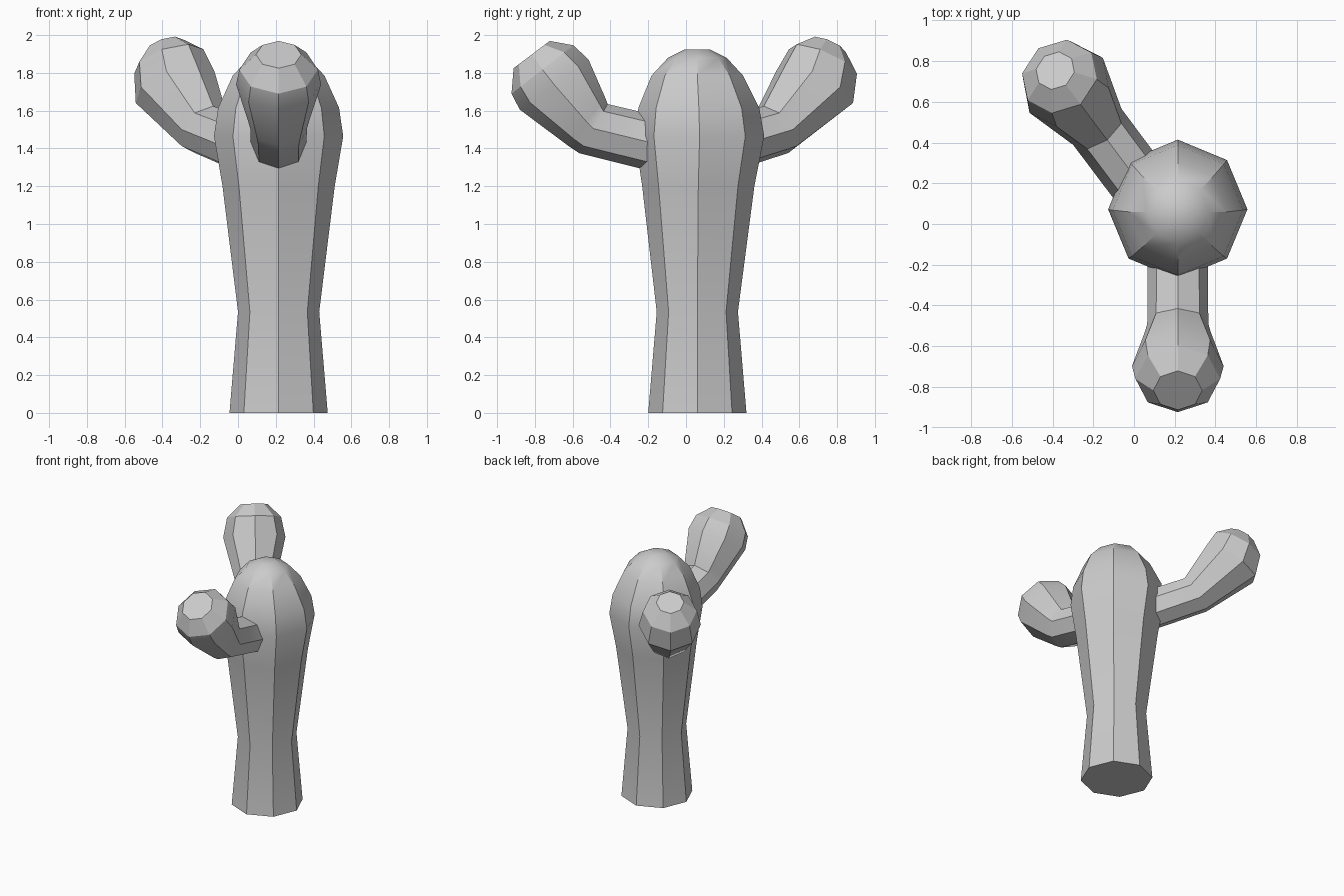
import bpy, bmesh, math
from mathutils import Vector

if "Cube" in bpy.data.objects:
    bpy.data.objects.remove(bpy.data.objects["Cube"])

SIDES = 8


def loft(name, rings):
    """Join octagonal rings (centre, radius, side axis, up axis) into a capped tube."""
    bm = bmesh.new()
    loops = []
    for centre, radius, side, up in rings:
        loop = []
        for i in range(SIDES):
            a = 2 * math.pi * i / SIDES
            loop.append(bm.verts.new(centre + radius * (math.cos(a) * side + math.sin(a) * up)))
        loops.append(loop)
    for lower, upper in zip(loops, loops[1:]):
        for i in range(SIDES):
            j = (i + 1) % SIDES
            bm.faces.new((lower[i], lower[j], upper[j], upper[i]))
    bm.faces.new(loops[0][::-1])
    bm.faces.new(loops[-1])
    bmesh.ops.recalc_face_normals(bm, faces=bm.faces)
    mesh = bpy.data.meshes.new(name)
    bm.to_mesh(mesh)
    bm.free()
    obj = bpy.data.objects.new(name, mesh)
    bpy.context.collection.objects.link(obj)
    bpy.ops.object.select_all(action='DESELECT')
    obj.select_set(True)
    bpy.context.view_layer.objects.active = obj
    bpy.ops.object.shade_smooth_by_angle(angle=math.radians(30))
    return obj


def arm(name, origin, direction, profile):
    """Bent arm in a vertical plane; profile rows are distance, height, radius, tilt."""
    out = Vector(direction).normalized()
    z = Vector((0, 0, 1))
    side = out.cross(z)
    rings = []
    for dist, height, radius, tilt in profile:
        t = math.radians(tilt)
        up = z * math.cos(t) - out * math.sin(t)
        rings.append((Vector(origin) + out * dist + z * height, radius, side, up))
    return loft(name, rings)


# Trunk: waisted column with a rounded top (height, radius, y centre)
trunk = [(0, 0.26, 0.06), (0.535, 0.215, 0.06), (1.2, 0.297, 0.065),
         (1.465, 0.342, 0.072), (1.615, 0.32, 0.068), (1.785, 0.243, 0.06),
         (1.88, 0.155, 0.06), (1.925, 0.065, 0.06)]
loft("trunk", [(Vector((0.215, y, z)), r, Vector((1, 0, 0)), Vector((0, 1, 0)))
               for z, r, y in trunk])

# Front arm: ends in a flat tilted cap
arm("front_arm", (0.215, 0, 0), (0, -1, 0),
    [(0.10, 1.41, 0.147, 14), (0.49, 1.505, 0.15, 30), (0.525, 1.54, 0.16, 38),
     (0.698, 1.738, 0.225, 54), (0.76, 1.818, 0.208, 52), (0.817, 1.897, 0.12, 53)])

# Back arm: steeper bulb with a rounder tip
arm("back_arm", (0.114, 0.085, 0), (-0.6, 0.8, 0),
    [(0.08, 1.40, 0.147, 14), (0.49, 1.50, 0.148, 33),
     (0.745, 1.725, 0.225, 58), (0.80, 1.86, 0.195, 62), (0.835, 1.945, 0.10, 62)])
